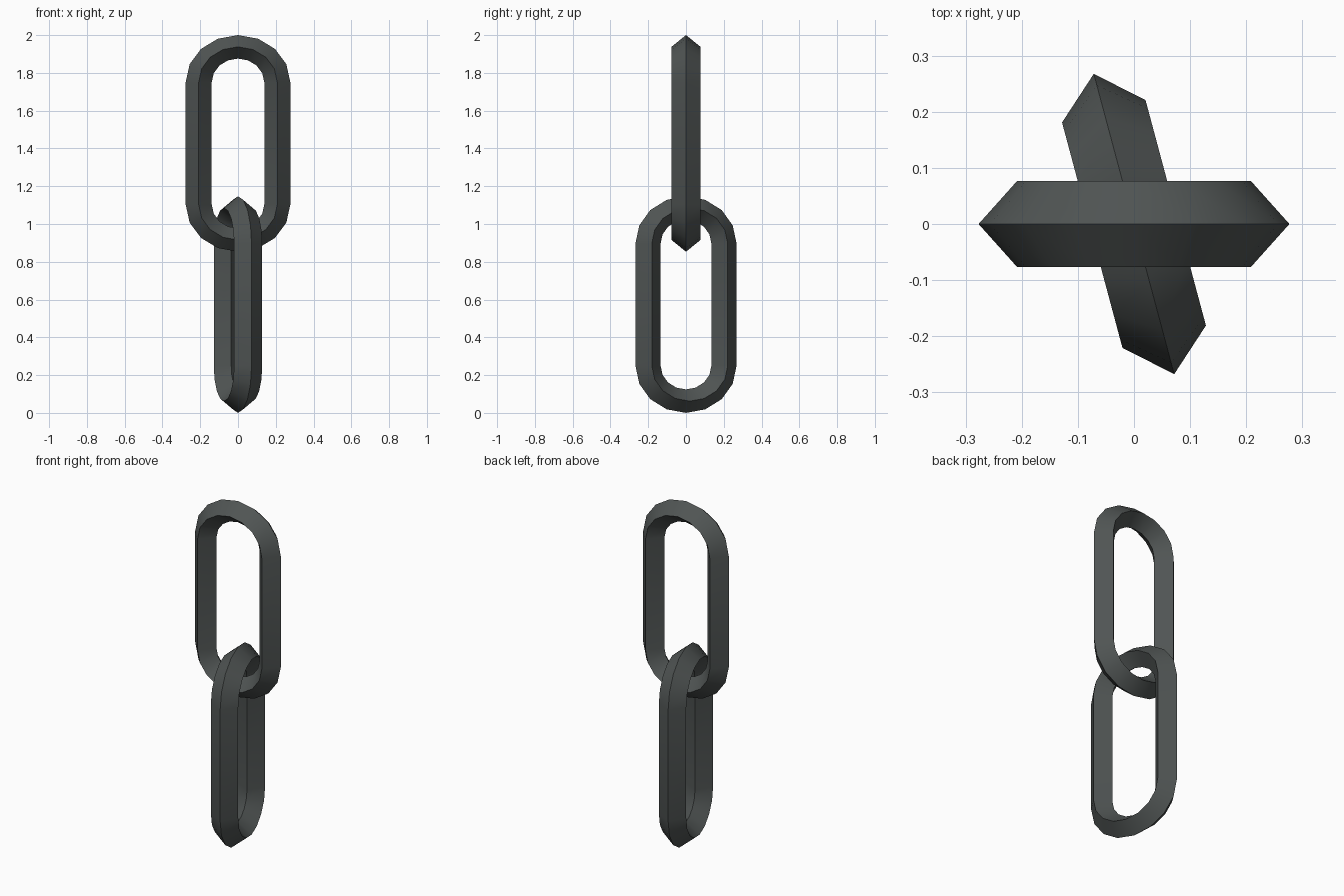
import bpy, bmesh, math

if "Cube" in bpy.data.objects:
    bpy.data.objects.remove(bpy.data.objects["Cube"])

# Dark iron, shared by both links
iron = bpy.data.materials.new("dark iron")
iron.diffuse_color = (0.08, 0.09, 0.088, 1)
iron.use_nodes = True
iron.node_tree.nodes["Principled BSDF"].inputs["Base Color"].default_value = iron.diffuse_color

W, T = 0.208, 0.077       # half width of the centre line, half depth
R = 0.069                 # half width of the diamond section
STRAIGHT, SQUASH = 0.324, 0.9


def chain_link(name, z, turn):
    """Stadium-shaped ring with a diamond cross-section."""
    bm = bmesh.new()
    rings = []
    for side in (1, -1):                       # top bend, then bottom bend
        for i in range(9):
            a = math.pi * i / 8 + (0 if side == 1 else math.pi)
            ring = []
            for dr, y in ((R, 0), (0, T), (-R, 0), (0, -T)):
                r = W + dr
                ring.append(bm.verts.new((r * math.cos(a), y,
                                          side * STRAIGHT + SQUASH * r * math.sin(a))))
            rings.append(ring)
    for k, a in enumerate(rings):
        b = rings[(k + 1) % len(rings)]
        for j in range(4):
            n = (j + 1) % 4
            bm.faces.new((a[j], a[n], b[n], b[j]))
    bmesh.ops.recalc_face_normals(bm, faces=bm.faces)
    mesh = bpy.data.meshes.new(name)
    bm.to_mesh(mesh)
    bm.free()
    mesh.materials.append(iron)
    ob = bpy.data.objects.new(name, mesh)
    bpy.context.collection.objects.link(ob)
    ob.location.z = z
    ob.rotation_euler.z = math.radians(turn)
    # Soft bends, crisp ridges
    bpy.ops.object.select_all(action='DESELECT')
    ob.select_set(True)
    bpy.context.view_layer.objects.active = ob
    bpy.ops.object.shade_smooth_by_angle(angle=math.radians(50))


half = STRAIGHT + SQUASH * (W + R)
chain_link("upper_link", 2 - half, 0)
chain_link("lower_link", half, 105)
